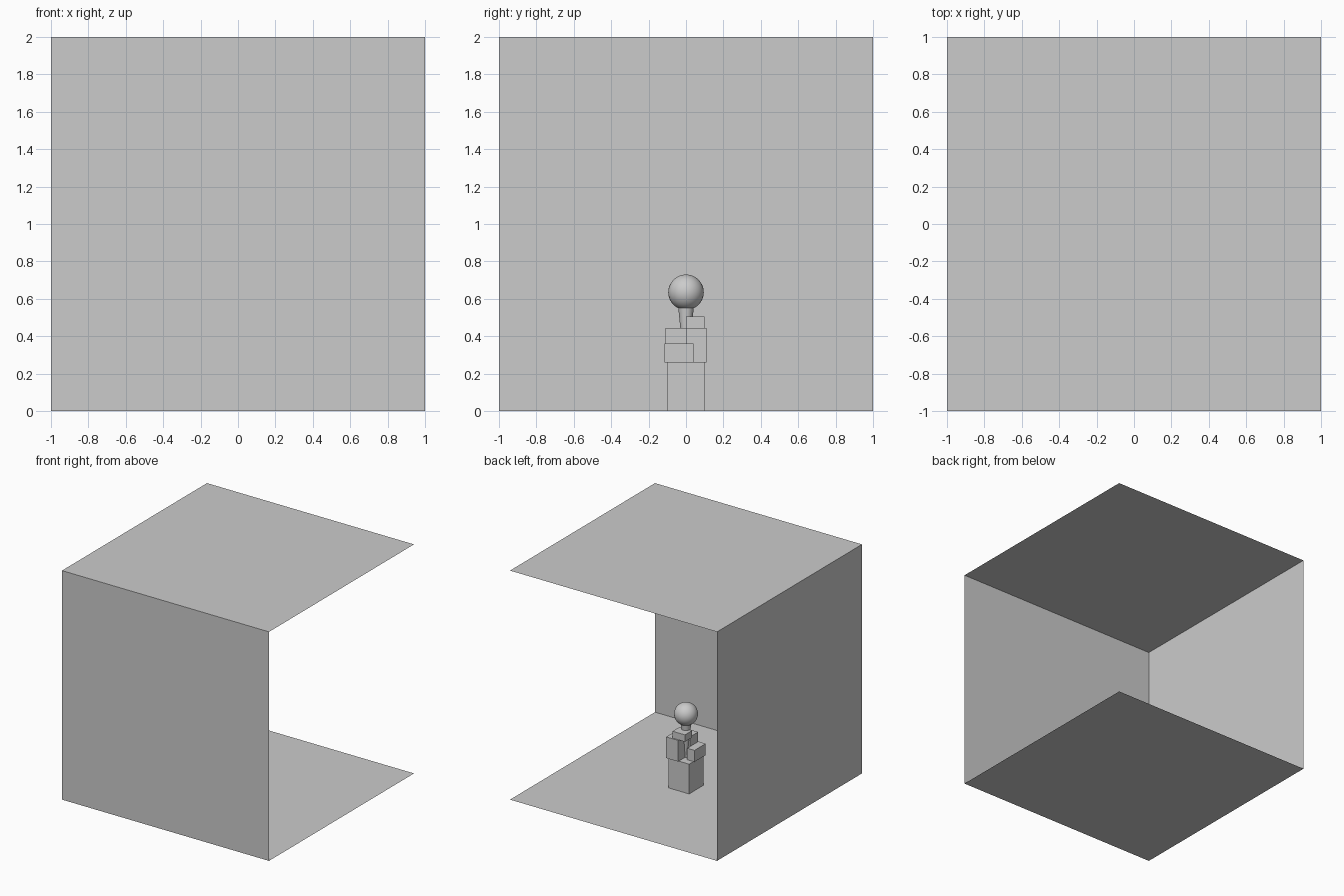
import bpy
from math import radians

if "Cube" in bpy.data.objects:
    bpy.data.objects.remove(bpy.data.objects["Cube"])


def panel(name, loc, rot=(0, 0, 0)):
    bpy.ops.mesh.primitive_plane_add(size=2, location=loc, rotation=[radians(a) for a in rot])
    bpy.context.object.name = name


def block(name, lo, hi):
    mid = [(a + b) / 2 for a, b in zip(lo, hi)]
    bpy.ops.mesh.primitive_cube_add(size=1, location=mid)
    ob = bpy.context.object
    ob.name = name
    ob.scale = [b - a for a, b in zip(lo, hi)]
    bpy.ops.object.transform_apply(location=False, rotation=False, scale=True)


# Room shell: open at the back and the right
panel("floor", (0, 0, 0))
panel("ceiling", (0, 0, 2))
panel("front_wall", (0, -1, 1), (90, 0, 0))
panel("left_wall", (-1, 0, 1), (0, 90, 0))

# Pedestal and the blocks stacked around the stem
block("pedestal", (-0.1, -0.1, 0), (0.1, 0.1, 0.26))
block("back_block", (0, 0, 0.26), (0.115, 0.11, 0.445))
block("front_block", (-0.04, -0.11, 0.26), (0.08, 0, 0.445))
block("top_block", (-0.06, 0, 0.445), (0.06, 0.1, 0.505))
block("left_side_block", (-0.11, -0.115, 0.26), (-0.04, 0.04, 0.36))
block("right_side_block", (0.05, -0.115, 0.26), (0.125, 0.04, 0.36))

# Tapered stem carrying the ball
bpy.ops.mesh.primitive_cone_add(vertices=32, radius1=0.012, radius2=0.043, depth=0.31, location=(0, 0, 0.415))
bpy.context.object.name = "stem"
bpy.ops.object.shade_smooth_by_angle()
bpy.ops.mesh.primitive_uv_sphere_add(segments=32, ring_count=16, radius=0.095, location=(0, 0, 0.635))
bpy.context.object.name = "ball"
bpy.ops.object.shade_smooth_by_angle()
